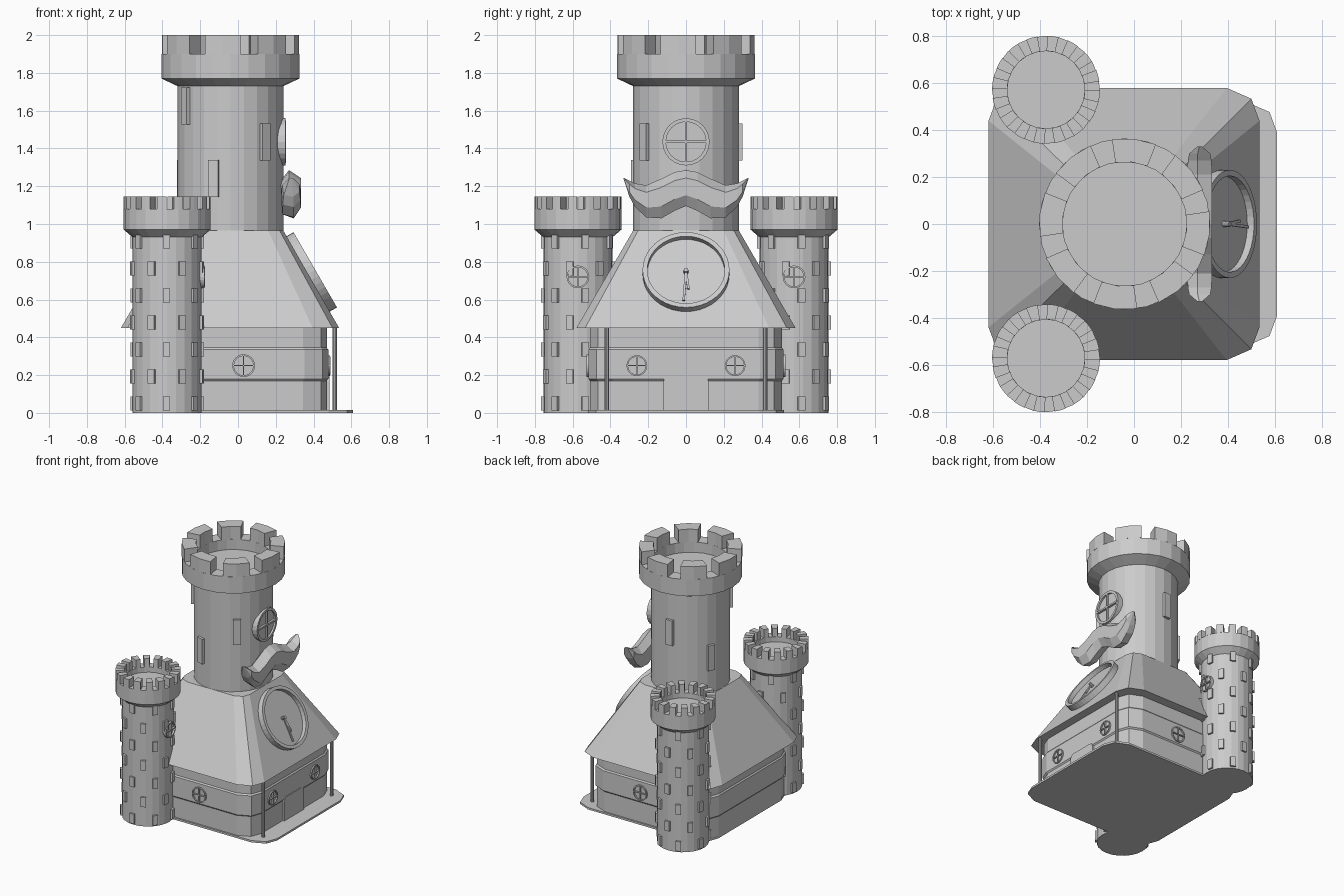
import bpy, bmesh
from math import sin, cos, pi, radians
from mathutils import Matrix, Vector

if "Cube" in bpy.data.objects:
    bpy.data.objects.remove(bpy.data.objects["Cube"])

stone = bpy.data.materials.new("stone_grey")
stone.use_nodes = True
GREY = (0.6, 0.6, 0.6, 1)
stone.diffuse_color = GREY
stone.node_tree.nodes["Principled BSDF"].inputs["Base Color"].default_value = GREY


def loft(name, rings, matrix=None, closed=False):
    """Skin a row of equal point rings; cap the ends unless closed."""
    bm = bmesh.new()
    vs = [[bm.verts.new(p) for p in r] for r in rings]
    pairs = list(zip(vs, vs[1:])) + ([(vs[-1], vs[0])] if closed else [])
    n = len(vs[0])
    for a, b in pairs:
        for i in range(n):
            j = (i + 1) % n
            bm.faces.new((a[i], a[j], b[j], b[i]))
    if not closed:
        bm.faces.new(vs[0])
        bm.faces.new(vs[-1])
    bmesh.ops.recalc_face_normals(bm, faces=bm.faces)
    me = bpy.data.meshes.new(name)
    bm.to_mesh(me)
    bm.free()
    me.materials.append(stone)
    ob = bpy.data.objects.new(name, me)
    bpy.context.collection.objects.link(ob)
    if matrix:
        ob.matrix_world = matrix
    return ob


def circle(r, z, n):
    return [(r * cos(2 * pi * i / n), r * sin(2 * pi * i / n), z) for i in range(n)]


def lathe(name, profile, n, matrix=None, closed=False):
    return loft(name, [circle(r, z, n) for r, z in profile], matrix, closed)


def box(name, size, matrix):
    x, y, z = (s / 2 for s in size)
    base = [(-x, -y), (x, -y), (x, y), (-x, y)]
    return loft(name, [[(a, b, h) for a, b in base] for h in (-z, z)], matrix)


def facing(p, normal):
    """Frame at p: local z along normal, local y upward."""
    z = Vector(normal).normalized()
    x = Vector((0, 0, 1)).cross(z).normalized()
    y = z.cross(x)
    return Matrix.Translation(p) @ Matrix((x, y, z)).transposed().to_4x4()


def on_tower(centre, r, deg, z):
    a = radians(deg)
    d = Vector((cos(a), sin(a), 0))
    return facing(Vector((centre[0], centre[1], z)) + d * r, d)


def battlements(name, centre, r_out, r_in, z0, z1, count, first, gap):
    step = 360 / count
    for k in range(count):
        a0 = first + k * step + gap / 2
        angles = [radians(a0 + (step - gap) * t / 2) for t in range(3)]
        pts = [(r_out * cos(a), r_out * sin(a)) for a in angles]
        pts += [(r_in * cos(a), r_in * sin(a)) for a in reversed(angles)]
        loft(name, [[(x, y, z) for x, y in pts] for z in (z0, z1)],
             Matrix.Translation((*centre, 0)))


def round_window(name, m, r, depth):
    """Rim, sunken pane and crossed bars."""
    lathe(name + "_pane", [(r * .9, -depth), (r * .9, -.008)], 24, m)
    lathe(name + "_rim", [(r, -depth), (r, .006), (r * .85, .006), (r * .85, -depth)], 24, m, True)
    box(name + "_bar", (r * .1, r * 1.8, .016), m)
    box(name + "_bar", (r * 1.8, r * .1, .016), m)


def plan(x0, x1, hy, a, z):
    """Rectangle with two-step chamfered corners."""
    right = [(x1 - a, -hy), (x1 - a * .25, -hy + a * .33), (x1, -hy + a)]
    left = [(x0, -hy + a), (x0 + a * .25, -hy + a * .33), (x0 + a, -hy)]
    pts = right + [(x, -y) for x, y in reversed(right)]
    pts += [(x, -y) for x, y in reversed(left)][::1]
    pts += [p for p in left]
    return [(x, y, z) for x, y in pts]


# House: ground slab, banded walls, tapering roof
loft("ground_slab", [plan(-.55, .61, .52, .13, z) for z in (0, .015)])
walls = [(.01, 0), (.17, 0), (.18, .008), (.335, .008), (.345, 0), (.46, 0)]
loft("walls", [plan(-.55 - e, .47 + e, .508 + e, .125, z) for z, e in walls])
loft("roof", [plan(-.62, .535, .58, .14, .45), plan(-.32, .24, .28, .08, .965)])

# Porch posts
for y in (-.42, .42):
    lathe("porch_post", [(.012, .01), (.012, .46)], 10, Matrix.Translation((.513, y, 0)))

# Door with rounded top corners
door = [(-.12, 0), (.12, 0), (.12, .16), (.112, .182), (.09, .19),
        (-.09, .19), (-.112, .182), (-.12, .16)]
loft("door", [[(x, y, z) for x, y in door] for z in (-.01, .012)], facing((.472, 0, .005), (1, 0, 0)))

# House windows
for y in (-.26, .26):
    round_window("house_window", facing((.482, y, .25), (1, 0, 0)), .055, .03)
for s in (-1, 1):
    round_window("side_window", facing((.03, s * .52, .25), (0, s, 0)), .06, .03)

# Clock lying on the front roof slope
clock = facing((.37, 0, .735), (.866, 0, .5))
lathe("clock_face", [(.215, -.01), (.215, .012)], 40, clock)
lathe("clock_rim", [(.23, -.02), (.23, .045), (.205, .045), (.205, -.02)], 40, clock, True)
lathe("clock_pin", [(.012, .005), (.012, .045)], 10, clock)
for turn, length in ((-4, .19), (7, .12)):
    hand = clock @ Matrix.Rotation(radians(turn), 4, "Z") @ Matrix.Translation((0, -length / 2 + .01, .03))
    box("clock_hand", (.012, length, .01), hand)

# Main tower
MAIN = (-.04, 0)
lathe("main_tower", [(.28, .93), (.28, 1.73), (.365, 1.77), (.365, 1.9), (.265, 1.9), (.265, 1.82)],
      24, Matrix.Translation((*MAIN, 0)))
battlements("main_merlon", MAIN, .365, .265, 1.9, 2, 8, 16, 15)
for deg, z in ((-146, 1.625), (-108, 1.24), (-50, 1.435), (94, 1.435), (155, 1.24)):
    box("tower_window", (.055, .195, .04), on_tower(MAIN, .278, deg, z))
round_window("tower_round_window", on_tower(MAIN, .286, 0, 1.435), .125, .07)

# Pair of small towers with projecting bricks
for s in (-1, 1):
    c = (-.375, s * .572)
    lathe("small_tower", [(.183, 0), (.183, .93), (.23, .97), (.23, 1.08), (.165, 1.08), (.165, 1.04)],
          24, Matrix.Translation((*c, 0)))
    battlements("small_merlon", c, .23, .165, 1.08, 1.145, 16, 4, 10)
    round_window("small_round_window", on_tower(c, .192, 0, .72), .06, .03)
    for row in range(7):
        for k in range(7):
            deg = k * 360 / 7 + row % 2 * 26 + 12
            box("brick", (.038, .075, .03), on_tower(c, .181, deg, .05 + row * .143))

# Moustache: faceted sections (side offset, top, bottom, depth factor)
half = [(0, 1.285, 1.095, 1), (.06, 1.275, 1.07, 1), (.13, 1.24, 1.03, 1), (.21, 1.205, 1.035, 1),
        (.27, 1.215, 1.09, .95), (.30, 1.23, 1.145, .85), (.33, 1.245, 1.238, .2)]
stations = [(-y, t, b, d) for y, t, b, d in half[:0:-1]] + half
shape = [(-.053, .72), (-.01, 1), (.053, .78), (.053, .3), (.015, 0), (-.045, .1)]
loft("moustache", [[(.28 + dx * d, y, b + (t - b) * f) for dx, f in shape] for y, t, b, d in stations])
